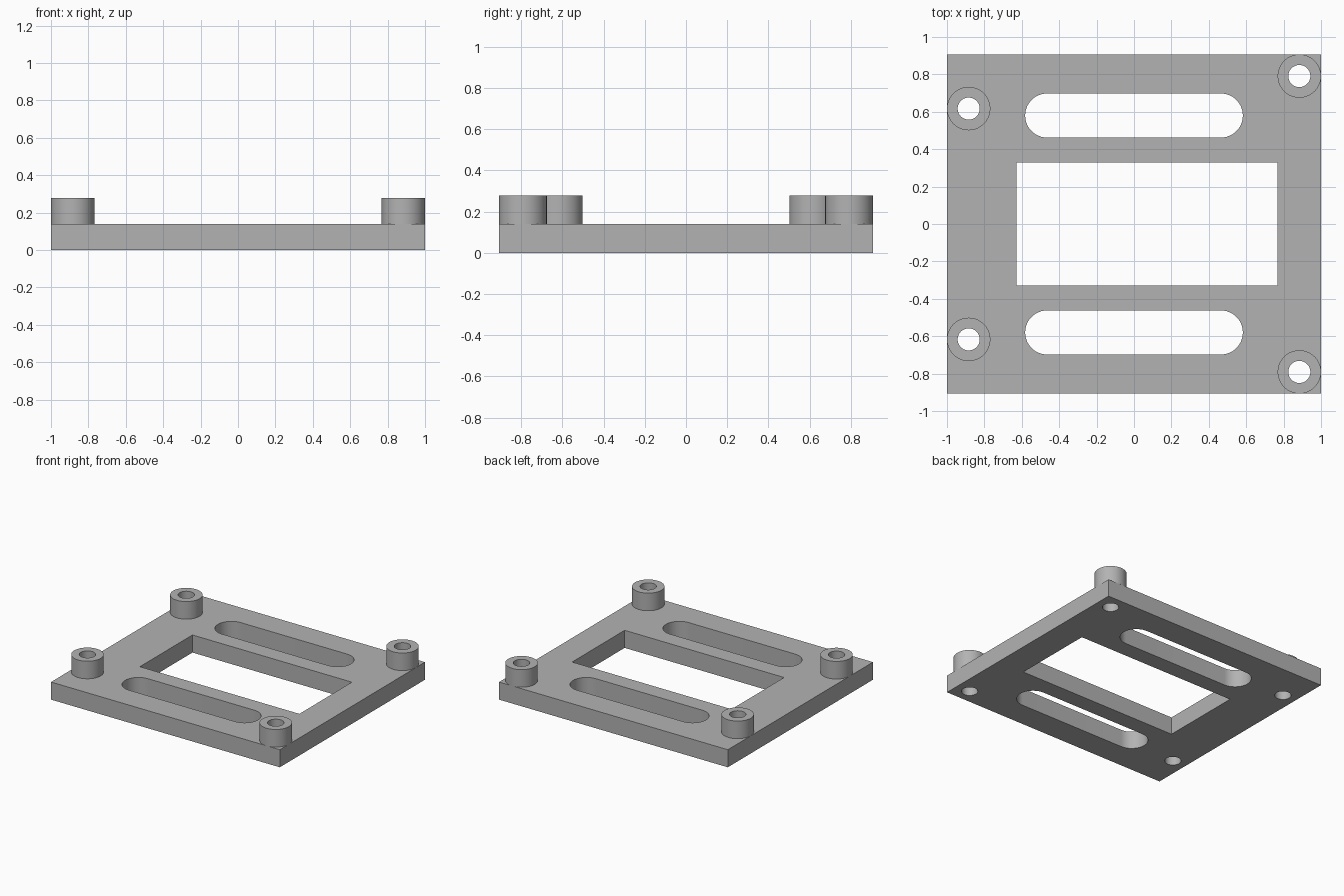
import bpy, bmesh
from math import sin, cos, pi

PLATE_T = 0.139
POST_R, HOLE_R = 0.116, 0.059
POSTS = {
    "front_right": (-0.884, -0.617), "back_right": (-0.884, 0.617),
    "front_left": (0.884, -0.791), "back_left": (0.884, 0.791),
}

cube = bpy.data.objects.get("Cube")
if cube:
    bpy.data.objects.remove(cube, do_unlink=True)

grey = bpy.data.materials.new("plain_grey")
grey.use_nodes = True
colour = (0.45, 0.45, 0.45, 1)
grey.diffuse_color = colour
grey.node_tree.nodes["Principled BSDF"].inputs["Base Color"].default_value = colour


def rect(x0, x1, y):
    return [(x0, -y), (x1, -y), (x1, y), (x0, y)]


def circle(x, y, r, n=64):
    return [(x + r * cos(2 * pi * i / n), y + r * sin(2 * pi * i / n)) for i in range(n)]


def slot(y, half, r, n=24):
    # Two semicircular ends joined by straight sides
    pts = []
    for side, start in ((1, -pi / 2), (-1, pi / 2)):
        for i in range(n + 1):
            a = start + pi * i / n
            pts.append((side * (half - r) + r * cos(a), y + r * sin(a)))
    return pts


def extruded(name, loops, z, height):
    # Filled outline with holes, extruded to a solid mesh
    curve = bpy.data.curves.new(name + "_outline", 'CURVE')
    curve.dimensions = '2D'
    curve.fill_mode = 'BOTH'
    curve.extrude = height / 2
    for pts in loops:
        s = curve.splines.new('POLY')
        s.points.add(len(pts) - 1)
        for p, (x, y) in zip(s.points, pts):
            p.co = (x, y, 0, 1)
        s.use_cyclic_u = True
    temp = bpy.data.objects.new(name + "_outline", curve)
    bpy.context.collection.objects.link(temp)
    graph = bpy.context.evaluated_depsgraph_get()
    mesh = bpy.data.meshes.new_from_object(temp.evaluated_get(graph))
    bpy.data.objects.remove(temp, do_unlink=True)

    # Weld the caps to the walls and lift to height
    bm = bmesh.new()
    bm.from_mesh(mesh)
    bmesh.ops.remove_doubles(bm, verts=bm.verts, dist=1e-4)
    bmesh.ops.recalc_face_normals(bm, faces=bm.faces)
    bmesh.ops.translate(bm, verts=bm.verts, vec=(0, 0, z + height / 2))
    bm.to_mesh(mesh)
    bm.free()

    mesh.name = name
    mesh.materials.clear()
    mesh.materials.append(grey)
    obj = bpy.data.objects.new(name, mesh)
    bpy.context.collection.objects.link(obj)
    bpy.ops.object.select_all(action='DESELECT')
    obj.select_set(True)
    bpy.context.view_layer.objects.active = obj
    bpy.ops.object.shade_smooth_by_angle(angle=pi / 6)
    return obj


# Base plate with window, two slots and four screw holes
loops = [rect(-1, 1, 0.906), rect(-0.628, 0.766, 0.328)]
loops += [slot(y, 0.582, 0.118) for y in (-0.58, 0.58)]
loops += [circle(x, y, HOLE_R) for x, y in POSTS.values()]
extruded("base_plate", loops, 0, PLATE_T)

# Hollow standoff posts
for corner, (x, y) in POSTS.items():
    extruded(corner + "_standoff", [circle(x, y, POST_R), circle(x, y, HOLE_R)], PLATE_T, PLATE_T)
